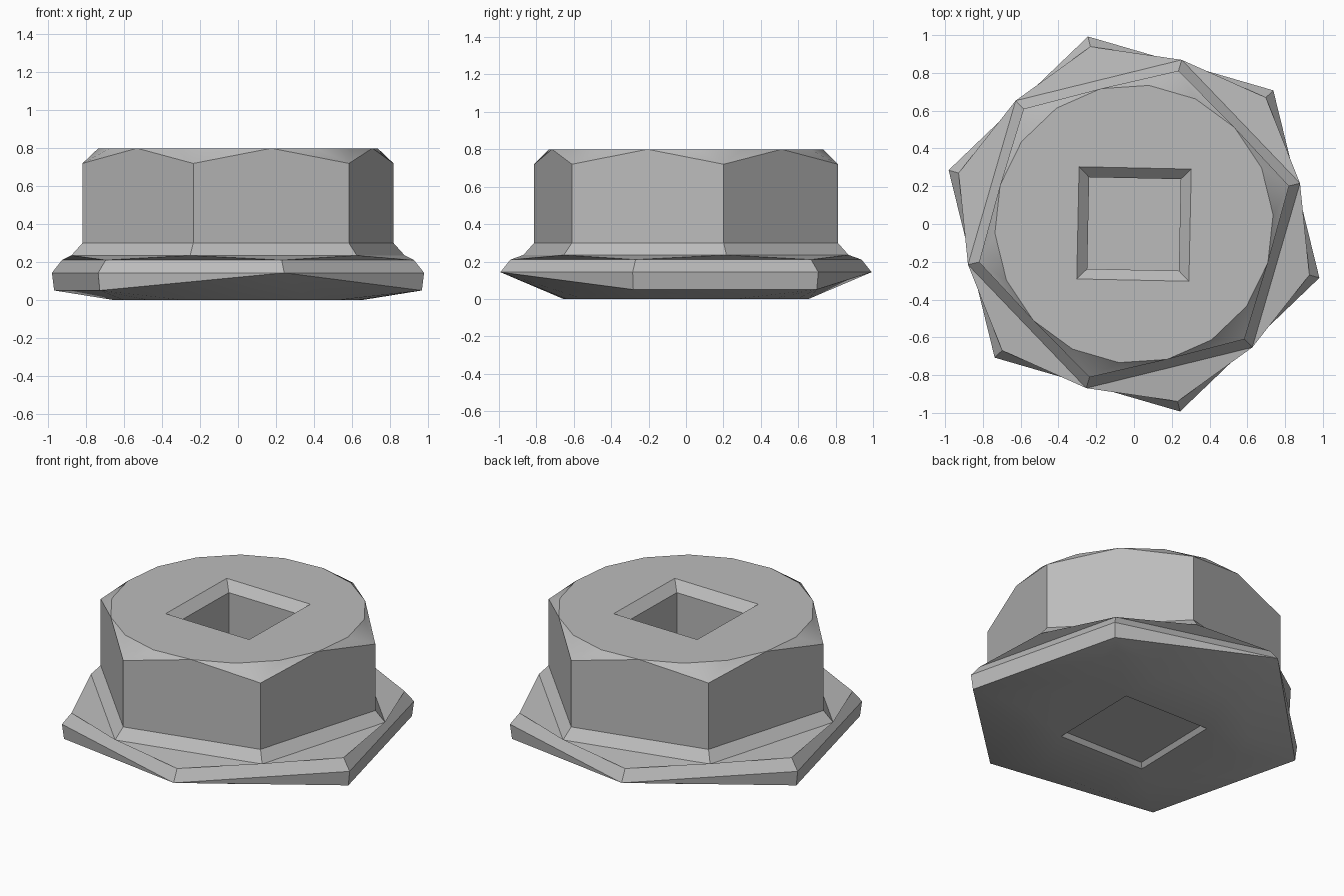
import bpy, bmesh
from math import sin, cos, radians

cube = bpy.data.objects.get("Cube")
if cube:
    bpy.data.objects.remove(cube)

steel = bpy.data.materials.new("steel_grey")
steel.use_nodes = True
GREY = (0.5, 0.5, 0.5, 1)
steel.diffuse_color = GREY
steel.node_tree.nodes["Principled BSDF"].inputs["Base Color"].default_value = GREY

HEX_TURN, FLANGE_TURN, SOCKET_TURN = 13.8, 43.8, 43.8


def ring(bm, sides, radius, z, turn):
    """Regular polygon of vertices at height z."""
    angles = [radians(turn + 360 * i / sides) for i in range(sides)]
    return [bm.verts.new((radius * cos(a), radius * sin(a), z)) for a in angles]


def bridge(bm, low, high):
    """Quads between two rings of equal count."""
    n = len(low)
    for i in range(n):
        j = (i + 1) % n
        bm.faces.new((low[i], low[j], high[j], high[i]))


def plate_with_hole(bm, outer, inner):
    """Flat annular face between two different polygons."""
    edges = []
    for loop in (outer, inner):
        for a, b in zip(loop, loop[1:] + loop[:1]):
            edges.append(bm.edges.get((a, b)) or bm.edges.new((a, b)))
    bmesh.ops.triangle_fill(bm, edges=edges, use_beauty=True, use_dissolve=False)


def finish(bm, name):
    bmesh.ops.recalc_face_normals(bm, faces=bm.faces)
    mesh = bpy.data.meshes.new(name)
    bm.to_mesh(mesh)
    bm.free()
    mesh.materials.append(steel)
    obj = bpy.data.objects.new(name, mesh)
    bpy.context.collection.objects.link(obj)
    bpy.ops.object.select_all(action="DESELECT")
    obj.select_set(True)
    bpy.context.view_layer.objects.active = obj
    bpy.ops.object.shade_smooth_by_angle(angle=radians(25))


bm = bmesh.new()

# Hexagonal body: flared foot, straight sides, round chamfered top
flare = ring(bm, 6, 0.905, 0.235, HEX_TURN)
foot = ring(bm, 6, 0.845, 0.30, HEX_TURN)
shoulder = ring(bm, 6, 0.845, 0.72, HEX_TURN)
crown = ring(bm, 18, 0.738, 0.80, HEX_TURN + 30)
bridge(bm, flare, foot)
for i in range(6):
    j = (i + 1) % 6
    mid = crown[3 * i]
    bm.faces.new((foot[i], foot[j], shoulder[j], mid, shoulder[i]))
    for k in range(3):
        a, b = crown[3 * i + k], crown[(3 * i + k + 1) % 18]
        bm.faces.new((shoulder[j], b, a))

# Square socket with chamfered mouth and floor
mouth = ring(bm, 4, 0.42, 0.80, SOCKET_TURN)
throat = ring(bm, 4, 0.343, 0.745, SOCKET_TURN)
floor = ring(bm, 4, 0.343, 0.06, SOCKET_TURN)
plate_with_hole(bm, crown, mouth)
bridge(bm, throat, mouth)
bridge(bm, floor, throat)
bm.faces.new(floor)

# Hexagonal flange, turned half a side from the body
top = ring(bm, 6, 0.967, 0.21, FLANGE_TURN)
rim = ring(bm, 6, 1.022, 0.143, FLANGE_TURN)
for i in range(6):
    j = (i + 1) % 6
    bm.faces.new((top[i], flare[j], flare[i]))
    bm.faces.new((top[i], top[j], flare[j]))
bridge(bm, rim, top)

# Lower rim: two opposite corners are cut up to the rim edge
low = ring(bm, 6, 1.01, 0.05, FLANGE_TURN)
for i in (1, 4):
    bm.verts.remove(low[i])
    low[i] = rim[i]
for i in range(6):
    j = (i + 1) % 6
    corners = list(dict.fromkeys((low[i], low[j], rim[j], rim[i])))
    bm.faces.new(corners)

# Slightly domed underside with a shallow square recess
base = ring(bm, 18, 0.66, 0, FLANGE_TURN)
for i in range(6):
    j = (i + 1) % 6
    split = [base[(3 * i + k) % 18] for k in range(4)]
    bm.faces.new((low[i], split[0], split[1]))
    bm.faces.new((low[i], split[1], split[2], low[j]))
    bm.faces.new((low[j], split[2], split[3]))
recess = ring(bm, 4, 0.42, 0, SOCKET_TURN)
recess_floor = ring(bm, 4, 0.39, 0.025, SOCKET_TURN)
plate_with_hole(bm, base, recess)
bridge(bm, recess, recess_floor)
bm.faces.new(recess_floor)

finish(bm, "flanged_nut")
